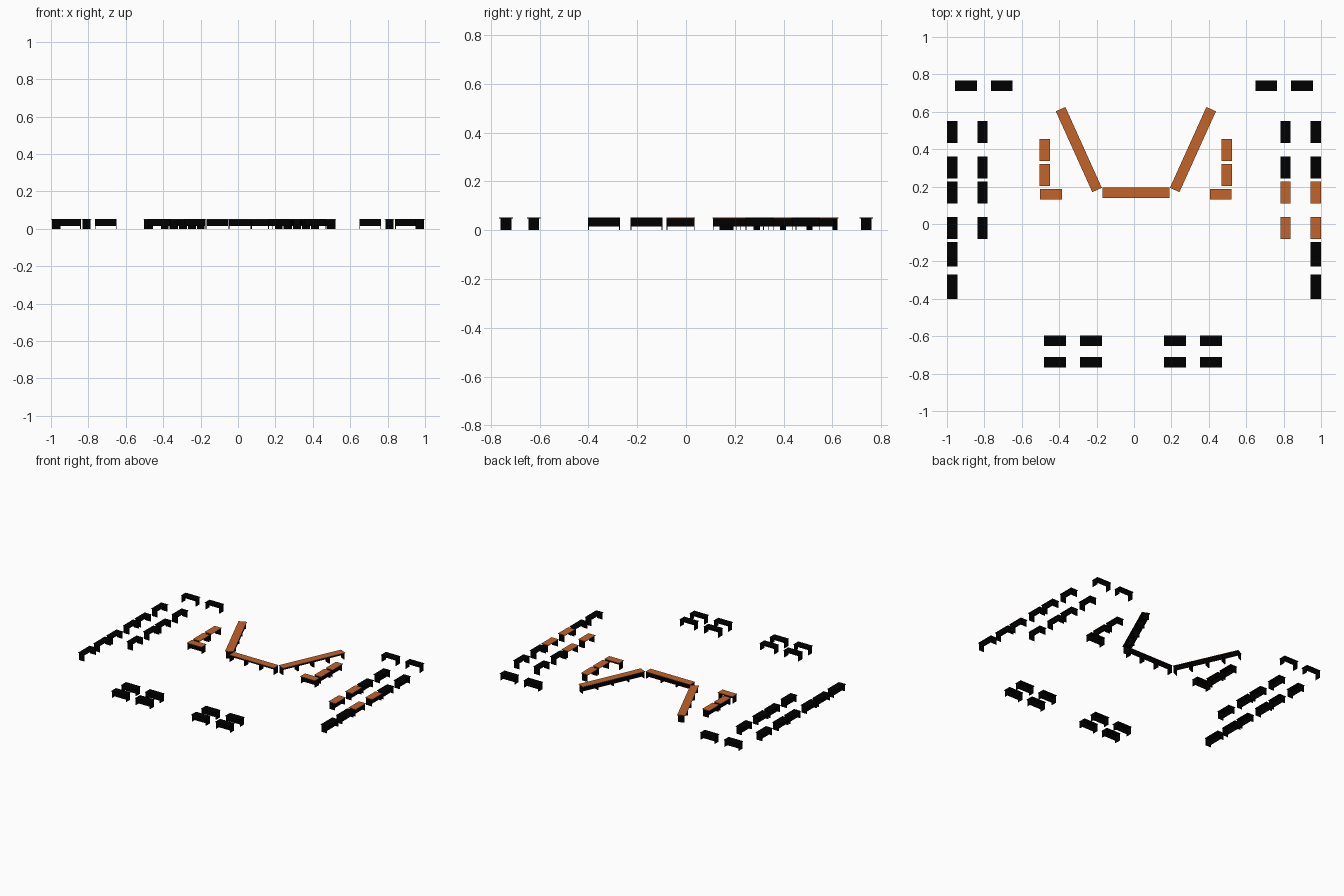
import bpy, bmesh, math
from mathutils import Matrix

if "Cube" in bpy.data.objects:
    bpy.data.objects.remove(bpy.data.objects["Cube"])

def material(name, color):
    m = bpy.data.materials.new(name)
    m.diffuse_color = (*color, 1)
    m.use_nodes = True
    m.node_tree.nodes["Principled BSDF"].inputs["Base Color"].default_value = m.diffuse_color
    return m

BLACK = material("black laminate", (0.0, 0.0, 0.0))
BROWN = material("brown wood", (0.55, 0.125, 0.023))

L, D, H = 0.117, 0.056, 0.052      # desk length, depth, height
TOP, PANEL = 0.003, 0.003          # board thicknesses
DY = -0.003                        # overall centring offset

def box(bm, lo, hi):
    c = [(a + b) / 2 for a, b in zip(lo, hi)]
    s = [b - a for a, b in zip(lo, hi)]
    return bmesh.ops.create_cube(bm, size=1, matrix=Matrix.Translation(c) @ Matrix.Diagonal((*s, 1)))

def desk(name, x, y, angle=0, brown=False, length=L, units=1):
    """Desk along its local x: top, end panels and a front panel hanging at local -y."""
    bm = bmesh.new()
    h, d = length / 2, D / 2
    under = H - TOP
    unit = length / units
    for i in range(units):
        a, b = -h + i * unit, -h + (i + 1) * unit
        box(bm, (a, -d, under), (b, d, H))
        for px in (a + 0.001, b - 0.001 - PANEL):
            box(bm, (px, -0.022, 0), (px + PANEL, 0.022, under))
        box(bm, (a + 0.001 + PANEL, -0.020, 0.016), (b - 0.001 - PANEL, -0.017, under))
    # the top board carries the wood finish on its upper face and edges
    for f in bm.faces:
        f.normal_update()
        f.material_index = int(brown and f.normal.z > -0.5 and f.calc_center_median().z > under + 0.001)
    me = bpy.data.meshes.new(name)
    bm.to_mesh(me)
    bm.free()
    me.materials.append(BLACK)
    me.materials.append(BROWN)
    ob = bpy.data.objects.new(name, me)
    ob.location = (x, y + DY, 0)
    ob.rotation_euler.z = math.radians(angle)
    bpy.context.collection.objects.link(ob)

# back row desks
for x in (-0.898, -0.707, 0.707, 0.898):
    desk("back_desk", x, 0.742, 180)

# side columns facing outward, some right-hand desks in wood
for s in (-1, 1):
    for x in (0.81, 0.972):
        for y in (0.495, 0.305, 0.171, -0.019):
            desk("side_desk", s * x, y, 90 * s, brown=s > 0 and y < 0.2)
    for y in (-0.159, -0.333):
        desk("long_side_desk", s * 0.972, y, 90 * s, length=0.132)

# front double rows
for x in (-0.422, -0.23, 0.219, 0.412):
    for y in (-0.621, -0.735):
        desk("front_desk", x, y)

# central U of joined desks, front panels on the inside
CX = 0.01
desk("centre_table", CX, 0.169, 180, brown=True, length=0.358, units=3)
for s in (-1, 1):
    desk("slanted_table", CX + s * 0.305, 0.401, s * 65.7 + 180, brown=True, length=0.474, units=4)
    # corner desks beside the U
    for y in (0.398, 0.265):
        desk("wing_desk", CX + s * 0.486, y, s * 90, brown=True)
    desk("corner_desk", CX + s * 0.454, 0.163, brown=True)
